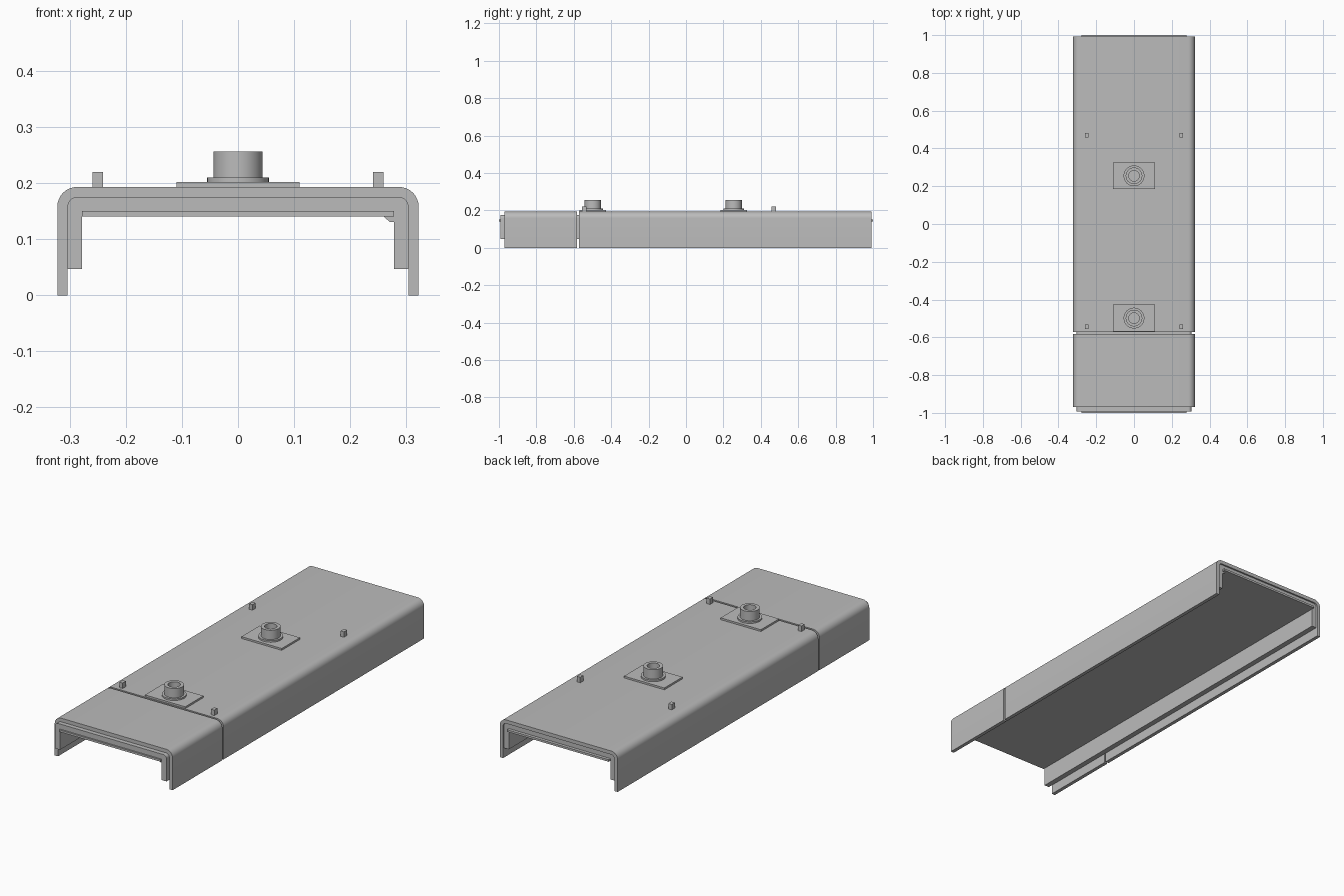
import bpy
import bmesh
from math import pi, cos, sin, radians

cube = bpy.data.objects.get("Cube")
if cube:
    bpy.data.objects.remove(cube, do_unlink=True)

GREY = (0.5, 0.5, 0.5, 1.0)
metal = bpy.data.materials.new("plain_grey")
metal.use_nodes = True
metal.diffuse_color = GREY
metal.node_tree.nodes["Principled BSDF"].inputs["Base Color"].default_value = GREY


def finish(name, bm):
    """Turn a bmesh into a named, shaded object."""
    bmesh.ops.recalc_face_normals(bm, faces=bm.faces)
    mesh = bpy.data.meshes.new(name)
    bm.to_mesh(mesh)
    bm.free()
    mesh.materials.append(metal)
    obj = bpy.data.objects.new(name, mesh)
    bpy.context.collection.objects.link(obj)
    bpy.ops.object.select_all(action="DESELECT")
    obj.select_set(True)
    bpy.context.view_layer.objects.active = obj
    bpy.ops.object.shade_smooth_by_angle(angle=radians(30))
    return obj


def extrude_profile(name, points, y0, y1):
    """Extrude an x-z outline along y."""
    bm = bmesh.new()
    face = bm.faces.new([bm.verts.new((x, y0, z)) for x, z in points])
    new = bmesh.ops.extrude_face_region(bm, geom=[face])["geom"]
    verts = [v for v in new if isinstance(v, bmesh.types.BMVert)]
    bmesh.ops.translate(bm, verts=verts, vec=(0, y1 - y0, 0))
    return finish(name, bm)


def arch(half, top, bottom, radius, steps=8):
    """Rounded upside-down U line, from the +x foot to the -x foot."""
    side = [(half, bottom)]
    if radius:
        for i in range(steps + 1):
            a = pi / 2 * i / steps
            side.append((half - radius + radius * cos(a),
                         top - radius + radius * sin(a)))
    else:
        side.append((half, top))
    return side + [(-x, z) for x, z in reversed(side)]


def channel(name, half, top, bottom, radius, inner_half, inner_top, inner_radius, y0, y1):
    outer = arch(half, top, bottom, radius)
    inner = arch(inner_half, inner_top, bottom, inner_radius)
    return extrude_profile(name, outer + inner[::-1], y0, y1)


def box(name, x, y, hx, hy, z0, z1):
    outline = [(x - hx, z0), (x + hx, z0), (x + hx, z1), (x - hx, z1)]
    return extrude_profile(name, outline, y - hy, y + hy)


def lathe(name, profile, x, y, segments=40):
    """Spin an r-z line about a vertical axis."""
    bm = bmesh.new()
    verts = [bm.verts.new((r, 0, z)) for r, z in profile]
    edges = [bm.edges.new(pair) for pair in zip(verts, verts[1:])]
    bmesh.ops.spin(bm, geom=verts + edges, cent=(0, 0, 0), axis=(0, 0, 1),
                   angle=2 * pi, steps=segments)
    bmesh.ops.remove_doubles(bm, verts=bm.verts, dist=0.0001)
    bmesh.ops.translate(bm, verts=bm.verts, vec=(x, y, 0))
    return finish(name, bm)


# Outer cover, split by a narrow seam
TOP = 0.193
for label, y0, y1 in (("front_cover", -0.97, -0.582), ("rear_cover", -0.572, 0.993)):
    channel(label, 0.322, TOP, 0, 0.035, 0.304, 0.175, 0.017, y0, y1)

# Inner channel, standing out at the front
channel("inner_channel", 0.304, 0.175, 0.047, 0.017, 0.278, 0.15, 0, -0.992, 0.985)

# Thin lining plate under the channel roof
extrude_profile("lining_plate",
                [(-0.26, 0.14), (0.278, 0.14), (0.278, 0.15), (-0.278, 0.15), (-0.278, 0.14)],
                -1.0, 1.0)
extrude_profile("lining_fillet", [(0.26, 0.14), (0.27, 0.131), (0.278, 0.131), (0.278, 0.14)],
                -0.99, 0.985)

# Bushings on mounting plates
for label, y in (("front", -0.498), ("rear", 0.255)):
    box(label + "_mounting_plate", 0, y, 0.11, 0.071, TOP, 0.202)
    lathe(label + "_bushing",
          [(0, 0.202), (0.055, 0.202), (0.055, 0.21), (0.044, 0.21), (0.044, 0.256),
           (0.028, 0.256), (0.028, 0.23), (0, 0.23)], 0, y)

# Locating pegs
for label, y in (("front", -0.543), ("rear", 0.469)):
    for side, x in (("left", 0.25), ("right", -0.25)):
        box(f"{label}_{side}_peg", x, y, 0.009, 0.012, TOP, 0.22)
